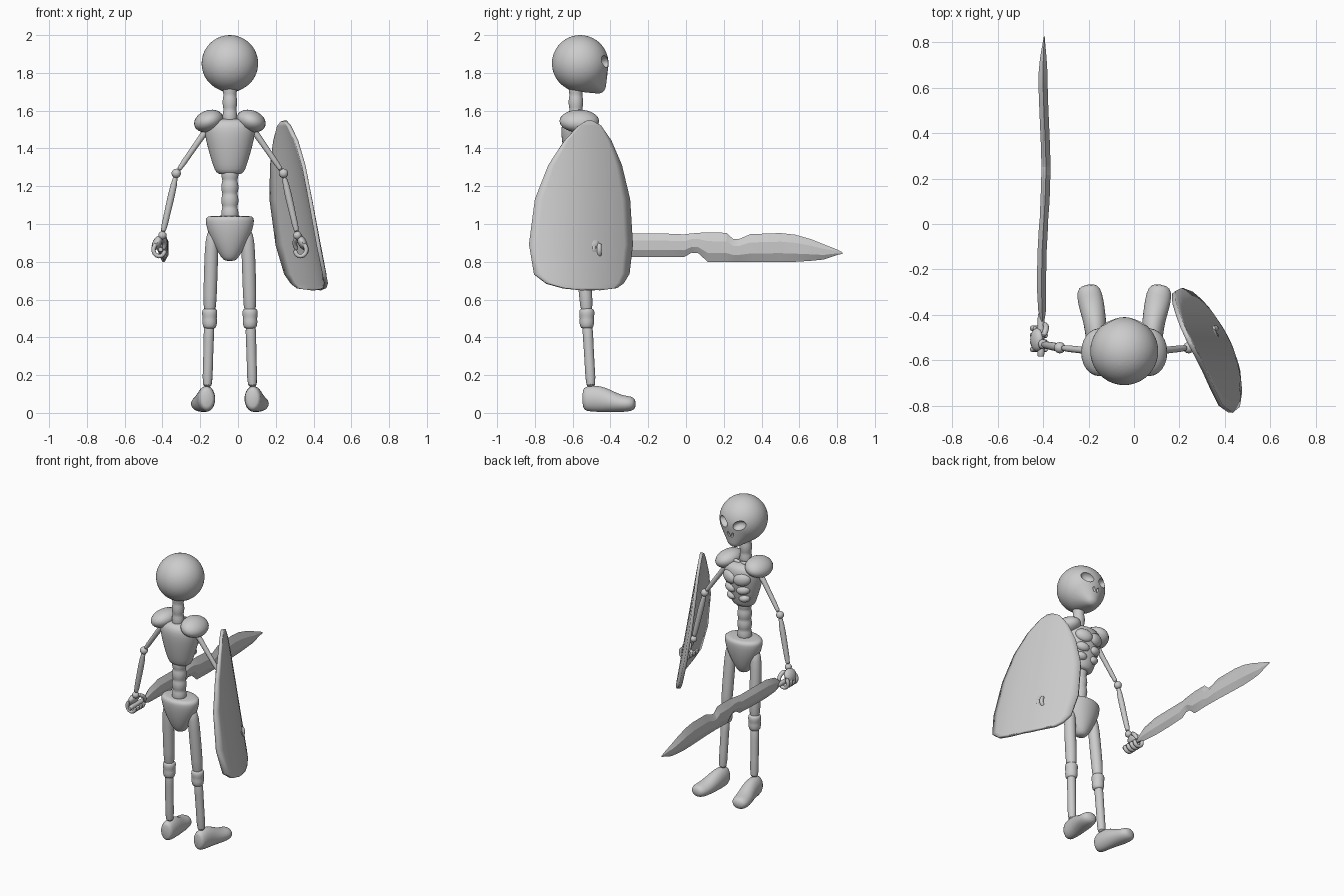
import bpy, bmesh
from math import sin, cos, pi
from mathutils import Vector, Matrix, Euler

if "Cube" in bpy.data.objects:
    bpy.data.objects.remove(bpy.data.objects["Cube"])

CX = -0.043   # body centre line
CY = -0.56


def finish(name, bm, subdiv=0, angle=0.7):
    bmesh.ops.recalc_face_normals(bm, faces=bm.faces)
    me = bpy.data.meshes.new(name)
    bm.to_mesh(me)
    bm.free()
    ob = bpy.data.objects.new(name, me)
    bpy.context.collection.objects.link(ob)
    bpy.ops.object.select_all(action='DESELECT')
    ob.select_set(True)
    bpy.context.view_layer.objects.active = ob
    if subdiv:
        m = ob.modifiers.new("smooth", 'SUBSURF')
        m.levels = m.render_levels = subdiv
    bpy.ops.object.shade_smooth_by_angle(angle=angle)
    return ob


def bridge(bm, rings):
    rows = [[bm.verts.new(p) for p in r] for r in rings]
    n = len(rows[0])
    for a, b in zip(rows, rows[1:]):
        for i in range(n):
            bm.faces.new((a[i], a[(i + 1) % n], b[(i + 1) % n], b[i]))
    bm.faces.new(rows[0])
    bm.faces.new(rows[-1])


def loft(name, stations, ref=(1, 0, 0), n=14, subdiv=1):
    """Elliptical rings along a path; station = (x, y, z, radius_along_ref, other_radius)."""
    pts = [Vector(s[:3]) for s in stations]
    rings = []
    for i, s in enumerate(stations):
        t = (pts[min(i + 1, len(pts) - 1)] - pts[max(i - 1, 0)]).normalized()
        u = Vector(ref)
        u = (u - t * u.dot(t)).normalized()
        v = t.cross(u)
        rings.append([pts[i] + u * s[3] * cos(2 * pi * k / n) + v * s[-1] * sin(2 * pi * k / n)
                      for k in range(n)])
    bm = bmesh.new()
    bridge(bm, rings)
    return finish(name, bm, subdiv, 1.2)


def ball(name, c, r, rot=(0, 0, 0), seg=24):
    bm = bmesh.new()
    bmesh.ops.create_uvsphere(bm, u_segments=seg, v_segments=seg // 2, radius=1)
    bm.transform(Matrix.LocRotScale(Vector(c), Euler(rot), Vector(r)))
    return finish(name, bm)


def apply(ob, kind, **props):
    bpy.context.view_layer.objects.active = ob
    m = ob.modifiers.new("m", kind)
    for k, v in props.items():
        setattr(m, k, v)
    bpy.ops.object.modifier_apply(modifier=m.name)


# Skull: hull of a sphere and a chin, with eye and nose sockets cut out
bm = bmesh.new()
bmesh.ops.create_icosphere(bm, subdivisions=4, radius=0.15,
                           matrix=Matrix.Translation((CX, CY, 1.85)))
bmesh.ops.create_icosphere(bm, subdivisions=3, radius=1, matrix=Matrix.LocRotScale(
    Vector((CX, -0.463, 1.735)), None, Vector((0.05, 0.04, 0.045))))
res = bmesh.ops.convex_hull(bm, input=bm.verts[:])
junk = [v for v in set(res["geom_interior"] + res["geom_unused"])
        if isinstance(v, bmesh.types.BMVert) and v.is_valid]
bmesh.ops.delete(bm, geom=junk, context='VERTS')
skull = finish("skull", bm)
apply(skull, 'REMESH', mode='VOXEL', voxel_size=0.008)
for s in (-1, 1):
    for c, r, rot in (((CX + s * 0.062, -0.422, 1.86), (0.045, 0.04, 0.03), (0, -s * 0.4, s * -0.4)),
                      ((CX + s * 0.013, -0.412, 1.787), (0.008, 0.025, 0.018), (0, s * 0.3, 0))):
        cut = ball("socket_cutter", c, r, rot)
        cut.hide_render = True
        apply(skull, 'BOOLEAN', operation='DIFFERENCE', object=cut, solver='EXACT')
        bpy.data.objects.remove(cut)
bpy.context.view_layer.objects.active = skull
skull.select_set(True)
bpy.ops.object.shade_smooth_by_angle(angle=0.7)

# Neck and lower spine made of stacked vertebrae
for name, z0, z1, y, r, count in (("neck", 1.53, 1.76, -0.583, 0.04, 3),
                                  ("spine", 1.02, 1.30, -0.57, 0.047, 4)):
    st = []
    for i in range(count):
        for f, k in ((0.0, 0.82), (0.25, 1.0), (0.75, 1.0)):
            st.append((CX, y, z0 + (z1 - z0) * (i + f) / count, r * k, r * k))
    st.append((CX, y, z1, r * 0.8, r * 0.8))
    loft(name, st)

# Rib cage with muscle-like rib lumps on its face
loft("rib_cage", [(CX, CY, z, rx, ry) for z, rx, ry in (
    (1.262, 0.05, 0.04), (1.27, 0.075, 0.058), (1.31, 0.09, 0.072), (1.38, 0.112, 0.088),
    (1.45, 0.130, 0.1), (1.51, 0.139, 0.104), (1.545, 0.128, 0.09), (1.56, 0.08, 0.055))], n=20)
for s in (-1, 1):
    for i, (z, y, rx, rz) in enumerate(((1.47, -0.475, 0.056, 0.042), (1.395, -0.488, 0.044, 0.03),
                                        (1.335, -0.502, 0.036, 0.026))):
        ball(f"rib_lump_{i}", (CX + s * 0.047, y, z), (rx, 0.03, rz), (0, -s * 0.2, -s * 0.35))

# Pelvis
loft("pelvis", [(CX, CY, z, rx, ry) for z, rx, ry in (
    (0.803, 0.025, 0.025), (0.82, 0.045, 0.042), (0.87, 0.075, 0.065), (0.94, 0.112, 0.085),
    (1.0, 0.130, 0.094), (1.035, 0.130, 0.094), (1.045, 0.11, 0.08))], n=20)

for s, side in ((-1, "left"), (1, "right")):
    def P(x, y, z, *r):
        return (CX + s * x, y, z) + r

    # Shoulder pad and collar bone
    ball(side + "_shoulder", P(0.112, -0.565, 1.545), (0.08, 0.105, 0.057), (0, s * 0.35, 0))
    loft(side + "_collar_bone", [P(0.0, -0.53, 1.55, 0.014), P(0.04, -0.525, 1.565, 0.014),
                                 P(0.10, -0.54, 1.55, 0.014)], ref=(0, 1, 0), n=8)
    # Arm
    loft(side + "_upper_arm", [P(0.10, CY, 1.53, 0.022), P(0.14, CY, 1.475, 0.018),
                               P(0.21, -0.553, 1.375, 0.015), P(0.282, -0.545, 1.27, 0.017)],
         ref=(0, 1, 0), n=10)
    ball(side + "_elbow", P(0.284, -0.545, 1.268), (0.025,) * 3, seg=16)
    loft(side + "_forearm", [P(0.284, -0.545, 1.265, 0.016), P(0.31, -0.54, 1.15, 0.021),
                             P(0.335, -0.535, 1.04, 0.017), P(0.357, -0.53, 0.945, 0.018)],
         ref=(0, 1, 0), n=10)
    # Closed hand: wrist, palm, four curled fingers, thumb
    ball(side + "_wrist", P(0.357, -0.53, 0.94), (0.022,) * 3, seg=16)
    ball(side + "_palm", P(0.385, -0.51, 0.90), (0.024, 0.052, 0.042), (0, -s * 0.5, 0), seg=16)
    for i in range(4):
        y = -0.552 + i * 0.031
        loft(f"{side}_finger_{i}", [P(x, y, z, 0.014) for x, z in (
            (0.388, 0.90), (0.408, 0.872), (0.402, 0.84), (0.375, 0.825), (0.35, 0.835),
            (0.343, 0.868))], ref=(0, 1, 0), n=8)
    loft(side + "_thumb", [P(0.36, -0.50, 0.93, 0.014), P(0.343, -0.465, 0.912, 0.015),
                           P(0.343, -0.445, 0.885, 0.014), P(0.355, -0.44, 0.86, 0.009)],
         ref=(0.3, 1, 0), n=8)

    # Leg
    loft(side + "_thigh", [P(0.085, -0.56, 0.97, 0.028), P(0.095, -0.555, 0.92, 0.037),
                           P(0.10, -0.545, 0.78, 0.037), P(0.105, -0.53, 0.62, 0.037),
                           P(0.107, -0.525, 0.51, 0.032)])
    loft(side + "_knee", [P(0.107, -0.525, z, r) for z, r in (
        (0.445, 0.026), (0.455, 0.037), (0.485, 0.041), (0.50, 0.037), (0.525, 0.043),
        (0.545, 0.04), (0.555, 0.03))])
    loft(side + "_shin", [P(0.109, -0.524, 0.48, 0.03), P(0.112, -0.518, 0.40, 0.028),
                          P(0.116, -0.51, 0.25, 0.026), P(0.12, -0.502, 0.12, 0.03)])
    # Foot, turned slightly outwards
    loft(side + "_foot", [P(*v) for v in (
        (0.12, -0.548, 0.075, 0.03, 0.05), (0.122, -0.533, 0.075, 0.046, 0.068),
        (0.125, -0.46, 0.076, 0.05, 0.074), (0.135, -0.40, 0.06, 0.054, 0.058),
        (0.148, -0.34, 0.048, 0.059, 0.045), (0.157, -0.29, 0.048, 0.055, 0.042),
        (0.16, -0.266, 0.048, 0.03, 0.024))])

# Sword: grip and a notched flat blade
loft("sword_grip", [(-0.41, y, 0.865, 0.016) for y in (-0.585, -0.58, -0.45, -0.38)], n=10)
rings = []
for y, zt, zb in ((-0.43, 0.885, 0.845), (-0.38, 0.925, 0.83), (-0.28, 0.95, 0.825),
                  (-0.13, 0.95, 0.825), (-0.01, 0.945, 0.825), (0.03, 0.95, 0.848),
                  (0.065, 0.953, 0.845), (0.115, 0.956, 0.80), (0.215, 0.953, 0.80),
                  (0.25, 0.92, 0.80), (0.28, 0.92, 0.80), (0.34, 0.946, 0.80),
                  (0.5, 0.952, 0.80), (0.58, 0.943, 0.80), (0.66, 0.92, 0.805),
                  (0.73, 0.892, 0.812), (0.80, 0.865, 0.836), (0.828, 0.85, 0.842)):
    h, cx = zt - zb, -0.398 + 0.008 * sin(y * 7) + 0.008 * y
    t = 0.02 * min(1, h / 0.11)
    rings.append([(cx, y, zt), (cx + t, y, zt - 0.3 * h), (cx + t, y, zb + 0.3 * h),
                  (cx, y, zb), (cx - t, y, zb + 0.3 * h), (cx - t, y, zt - 0.3 * h)])
bm = bmesh.new()
bridge(bm, rings)
finish("sword_blade", bm, angle=0.35)

# Shield: teardrop plate, bowed outwards, tilted and turned; station = (z, back_y, front_y)
rows = ((1.545, -0.53, -0.50), (1.52, -0.57, -0.455), (1.44, -0.645, -0.40), (1.31, -0.73, -0.345),
        (1.13, -0.80, -0.302), (0.89, -0.831, -0.287), (0.735, -0.805, -0.305),
        (0.685, -0.74, -0.335), (0.66, -0.65, -0.37), (0.65, -0.55, -0.46))
bm = bmesh.new()
N = 12
grid = []
for z, ya, yb in rows:
    row = []
    for k in range(N + 1):
        y = ya + (yb - ya) * k / N
        bow = 0.07 * (1 - ((y - CY) / 0.27) ** 2)
        row.append(bm.verts.new((0.315 - 0.40 * (y - CY) - 0.19 * (z - 0.9) + bow, y, z)))
    grid.append(row)
for a, b in zip(grid, grid[1:]):
    for k in range(N):
        bm.faces.new((a[k], a[k + 1], b[k + 1], b[k]))
shield = finish("shield", bm, angle=0.5)
apply(shield, 'SOLIDIFY', thickness=0.02, offset=0)
